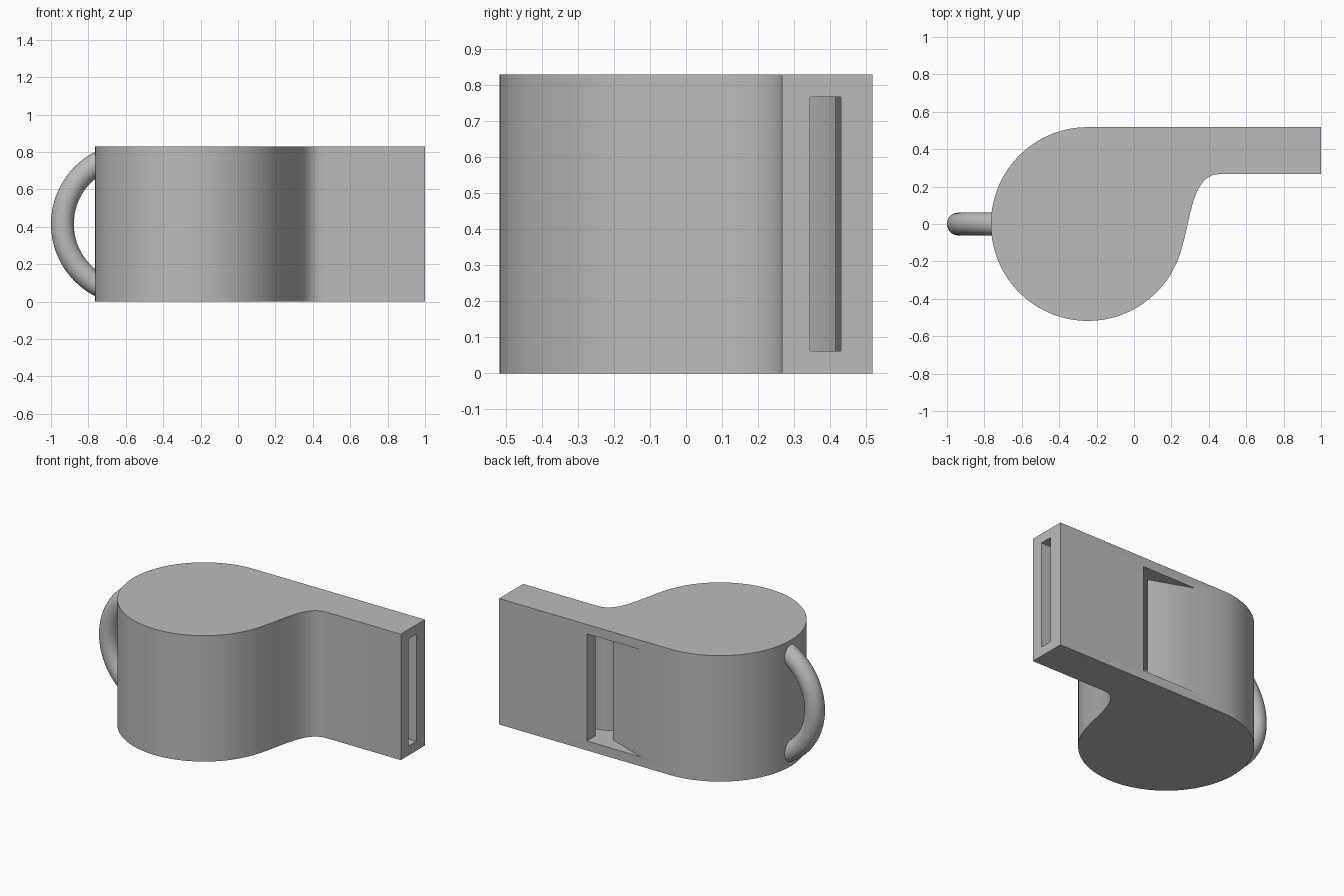
import bpy, bmesh
from math import cos, sin, radians
from mathutils import Vector, Matrix

old = bpy.data.objects.get("Cube")
if old:
    bpy.data.objects.remove(old, do_unlink=True)

HEIGHT = 0.83
WALL = 0.062
CENTRE = Vector((-0.247, 0.0))

grey = bpy.data.materials.new("plain grey")
grey.use_nodes = True
grey.diffuse_color = (0.5, 0.5, 0.5, 1)
grey.node_tree.nodes["Principled BSDF"].inputs["Base Color"].default_value = (0.5, 0.5, 0.5, 1)


def finish(name, bm):
    bmesh.ops.recalc_face_normals(bm, faces=bm.faces)
    mesh = bpy.data.meshes.new(name)
    bm.to_mesh(mesh)
    bm.free()
    mesh.materials.append(grey)
    obj = bpy.data.objects.new(name, mesh)
    bpy.context.collection.objects.link(obj)
    return obj


def smooth(obj):
    bpy.ops.object.select_all(action='DESELECT')
    obj.select_set(True)
    bpy.context.view_layer.objects.active = obj
    bpy.ops.object.shade_smooth_by_angle(angle=radians(30))


def arc(radius, start, end, steps=72):
    angles = [radians(start + (end - start) * i / steps) for i in range(steps + 1)]
    return [CENTRE + radius * Vector((cos(a), sin(a))) for a in angles]


def throat(start, end, pull, steps=20):
    """Curve leaving the round chamber and levelling out along the mouthpiece."""
    end = Vector(end)
    a = radians(-20)
    p1 = start + 0.2 * Vector((-sin(a), cos(a)))
    p2 = end - Vector((pull, 0))
    ts = [i / steps for i in range(1, steps + 1)]
    return [start * (1 - t) ** 3 + p1 * 3 * t * (1 - t) ** 2
            + p2 * 3 * t * t * (1 - t) + end * t ** 3 for t in ts]


def prism(name, outline, bottom, top):
    bm = bmesh.new()
    face = bm.faces.new([bm.verts.new((p[0], p[1], bottom)) for p in outline])
    grown = bmesh.ops.extrude_face_region(bm, geom=[face])
    moved = [v for v in grown["geom"] if isinstance(v, bmesh.types.BMVert)]
    bmesh.ops.translate(bm, vec=(0, 0, top - bottom), verts=moved)
    return finish(name, bm)


# Body: round chamber with a straight mouthpiece along the back
outer = arc(0.518, 90, 340)
outer += throat(outer[-1], (0.46, 0.267), 0.16)
outer += [(1, 0.267), (1, 0.518)]
body = prism("whistle_body", outer, 0, HEIGHT)

# Hollow: chamber, air channel and back window with its sloping lip
inner = arc(0.45, 67.3, 340)
inner += throat(inner[-1], (0.42, 0.345), 0.2)
inner += [(1.02, 0.345), (1.02, 0.43), (0.36, 0.43), (0.36, 0.53),
          (-0.0686, 0.53), (0.243, 0.415)]
hollow = prism("hollow_cutter", inner, WALL, HEIGHT - WALL)
hollow.hide_render = True
hollow.hide_viewport = True

cut = body.modifiers.new("hollow", 'BOOLEAN')
cut.operation = 'DIFFERENCE'
cut.solver = 'EXACT'
cut.object = hollow
bpy.context.view_layer.update()
evaluated = body.evaluated_get(bpy.context.evaluated_depsgraph_get())
body.data = bpy.data.meshes.new_from_object(evaluated)
body.modifiers.clear()
bpy.data.objects.remove(hollow, do_unlink=True)
smooth(body)

# Handle: partial ring whose ends sink into the chamber wall
bm = bmesh.new()
pivot = Vector((-0.567, 0, HEIGHT / 2))
sweep = radians(132)
ring = bmesh.ops.create_circle(bm, cap_ends=True, radius=0.061, segments=32)["verts"]
bmesh.ops.translate(bm, verts=ring, vec=(-0.372, 0, 0))
bmesh.ops.rotate(bm, verts=ring, cent=(0, 0, 0),
                 matrix=Matrix.Rotation(-sweep / 2, 3, 'Y'))
bmesh.ops.translate(bm, verts=ring, vec=pivot)
bmesh.ops.spin(bm, geom=bm.verts[:] + bm.edges[:] + bm.faces[:], cent=pivot,
               axis=(0, 1, 0), angle=sweep, steps=48)
smooth(finish("cord_handle", bm))
